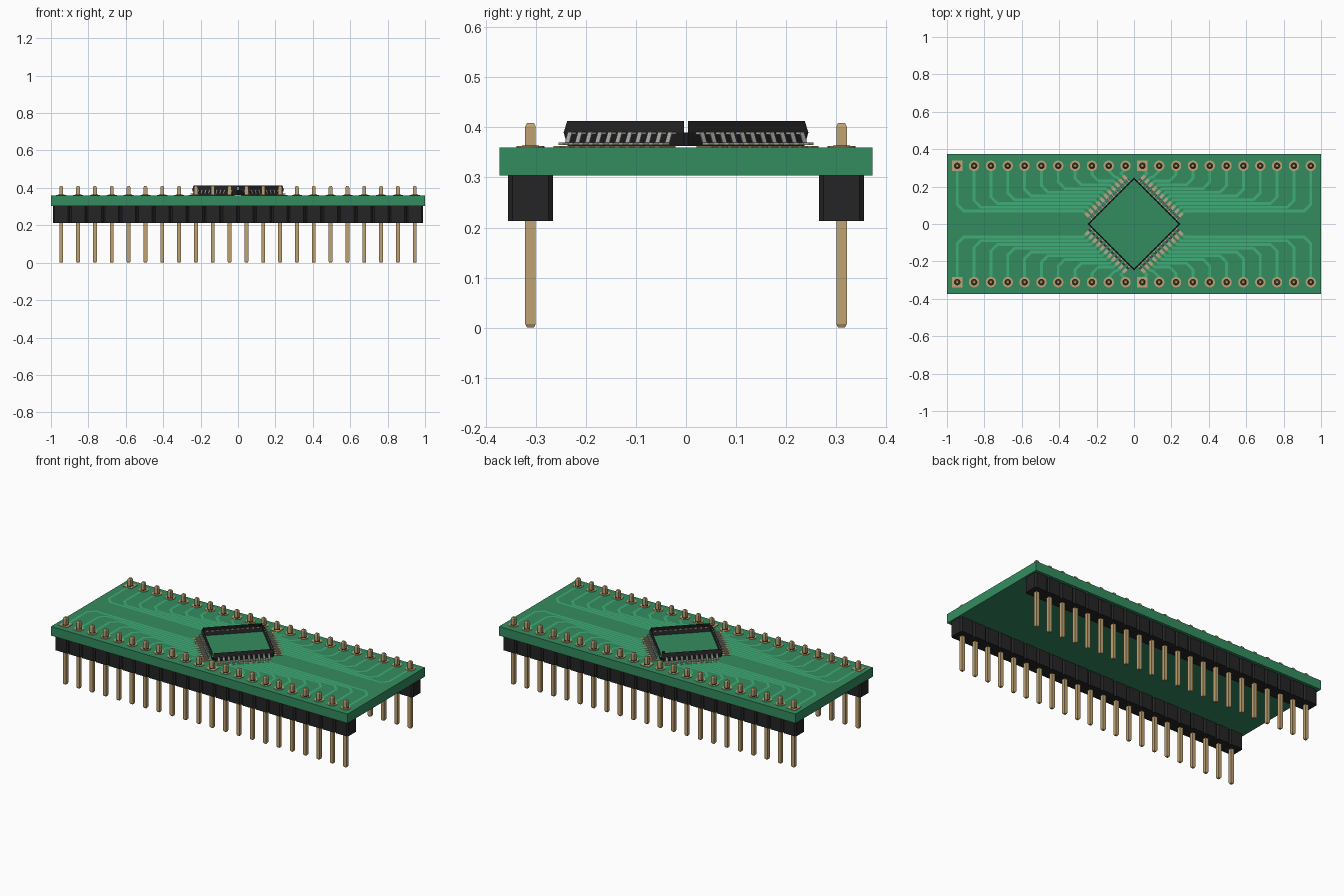
import bpy, bmesh, math
from mathutils import Vector, Matrix

if "Cube" in bpy.data.objects:
    bpy.data.objects.remove(bpy.data.objects["Cube"], do_unlink=True)


def material(name, rgb):
    m = bpy.data.materials.new(name)
    m.use_nodes = True
    m.diffuse_color = (*rgb, 1)
    m.node_tree.nodes["Principled BSDF"].inputs["Base Color"].default_value = (*rgb, 1)
    return m


GREEN = material("board green", (0.034, 0.262, 0.117))
TRACE = material("trace green", (0.05, 0.42, 0.19))
GOLD = material("gold", (0.53, 0.37, 0.17))
BLACK = material("black plastic", (0.018, 0.018, 0.019))
SILVER = material("silver lead", (0.42, 0.41, 0.39))


def finish(name, bm, mat, fix=True):
    if fix:
        bmesh.ops.recalc_face_normals(bm, faces=bm.faces)
    me = bpy.data.meshes.new(name)
    bm.to_mesh(me)
    bm.free()
    me.materials.append(mat)
    ob = bpy.data.objects.new(name, me)
    bpy.context.collection.objects.link(ob)
    return ob


def loft(bm, rings, caps=True, skip=()):
    """Skin a stack of equal closed rings; skip lists (tier, side) gaps."""
    vs = [[bm.verts.new(p) for p in r] for r in rings]
    n = len(vs[0])
    for t in range(len(vs) - 1):
        for k in range(n):
            if (t, k) not in skip:
                bm.faces.new((vs[t][k], vs[t][(k + 1) % n], vs[t + 1][(k + 1) % n], vs[t + 1][k]))
    if caps:
        bm.faces.new(vs[0][::-1])
        bm.faces.new(vs[-1])


def octagon(x, y, z, h, c):
    """Square ring of half size h with corners cut by c."""
    a = h - c
    pts = [(h, -a), (h, a), (a, h), (-a, h), (-h, a), (-h, -a), (-a, -h), (a, -h)]
    return [(x + u, y + v, z) for u, v in pts]


def square(x, y, z, h):
    return [(x + u * h, y + v * h, z) for u, v in ((-1, -1), (1, -1), (1, 1), (-1, 1))]


def circle(x, y, z, r, n=16):
    return [(x + r * math.cos(2 * math.pi * (k + .5) / n),
             y + r * math.sin(2 * math.pi * (k + .5) / n), z) for k in range(n)]


def box(bm, x0, x1, y0, y1, z0, z1, mtx=Matrix()):
    loft(bm, [[mtx @ Vector(p) for p in ((x0, y0, z), (x1, y0, z), (x1, y1, z), (x0, y1, z))]
              for z in (z0, z1)])


BOT, TOP = 0.304, 0.36
PITCH, ROW, COUNT = 0.09, 0.311, 22
pin_x = [(k - (COUNT - 1) / 2) * PITCH for k in range(COUNT)]

# Circuit board
bm = bmesh.new()
box(bm, -1, 1, -.373, .373, BOT, TOP)
finish("circuit_board", bm, GREEN)

# Header rows: housing blocks, pins, solder pads and holes
for side, label in ((-1, "front"), (1, "back")):
    y = side * ROW
    housing, pins, pads, holes = (bmesh.new() for _ in range(4))
    for k, x in enumerate(pin_x):
        loft(housing, [octagon(x, y, z, .0448, .009) for z in (.213, BOT)])
        loft(pins, [square(x, y, z, h) for z, h in
                    ((0, .007), (.007, .0105), (.402, .0105), (.409, .007))])
        # The first pad of each group of eleven is square
        if k % 11 == 0:
            loft(pads, [square(x, y, z, .028) for z in (TOP, TOP + .003)])
        else:
            loft(pads, [circle(x, y, z, .028) for z in (TOP, TOP + .003)])
        loft(holes, [circle(x, y, z, .0175) for z in (TOP, TOP + .0038)])
    finish(label + "_header_housing", housing, BLACK)
    finish(label + "_header_pins", pins, GOLD)
    finish(label + "_solder_pads", pads, GOLD)
    finish(label + "_pin_holes", holes, BLACK)


def ribbon(bm, pts, w):
    """Flat mitred strip along a 2D path."""
    pts = [Vector(p) for p in pts]
    dirs = [(b - a).normalized() for a, b in zip(pts, pts[1:])]
    prev = None
    for k, p in enumerate(pts):
        d0, d1 = dirs[max(k - 1, 0)], dirs[min(k, len(dirs) - 1)]
        n0, n1 = Vector((-d0.y, d0.x)), Vector((-d1.y, d1.x))
        m = (n0 + n1).normalized()
        off = m * (w / 2 / m.dot(n0))
        pair = [bm.verts.new((*(p + s * off), TOP + .0015)) for s in (1, -1)]
        if prev:
            f = bm.faces.new((prev[0], prev[1], pair[1], pair[0]))
            f.normal_update()
            if f.normal.z < 0:
                f.normal_flip()
        prev = pair


# Copper traces fanning from the chip to the headers, mirrored to four quarters
LEAD_PITCH, R2 = 0.0283, math.sqrt(2)
bm = bmesh.new()
for sx in (-1, 1):
    for sy in (-1, 1):
        for i in range(11):
            t = (i - 5) * LEAD_PITCH
            start = ((.205 + t) / R2, (.205 - t) / R2)
            level = .07 + .02 * (10 - i)
            px = PITCH * (i + .5)
            bend = (start[0] + level - start[1], level)
            if i == 0:
                path = [start, bend, (px, .295), (px, .305)]
            else:
                path = [start, bend, (px - .035, level), (px, level + .035), (px, ROW - .01)]
            ribbon(bm, [(sx * u, sy * v) for u, v in path], .0145)
finish("copper_traces", bm, TRACE, fix=False)

# Chip pads and gull-wing leads on the four slanted sides
pads, leads = bmesh.new(), bmesh.new()
profile = [(.170, .388), (.187, .388), (.195, .367), (.213, .367)]
for q in range(4):
    turn = Matrix.Rotation(math.pi / 4 + q * math.pi / 2, 4, 'Z')
    for i in range(11):
        t = (i - 5) * LEAD_PITCH
        box(pads, .180, .224, t - .0085, t + .0085, TOP, TOP + .003, turn)
        loft(leads, [[turn @ Vector(p) for p in
                      ((d, t - .006, z - .0025), (d, t + .006, z - .0025),
                       (d, t + .006, z + .0025), (d, t - .006, z + .0025))]
                     for d, z in profile])
finish("chip_pads", pads, GOLD)
finish("chip_leads", leads, SILVER)

# Open chip shell: sloped walls with small gaps at the upper corners
bm = bmesh.new()
turn = Matrix.Rotation(math.pi / 4, 4, 'Z')
rings = [[turn @ Vector(p) for p in octagon(0, 0, z, h, .005)]
         for z, h in ((.363, .170), (.390, .1755), (.413, .1705))]
loft(bm, rings, caps=False, skip=[(1, k) for k in (1, 3, 5, 7)])
finish("chip_shell", bm, BLACK)

# Small orientation ring in the back corner of the chip
bm = bmesh.new()
loft(bm, [circle(0, .217, z, .009) for z in (.406, .413)], caps=False)
finish("chip_orientation_ring", bm, BLACK)
